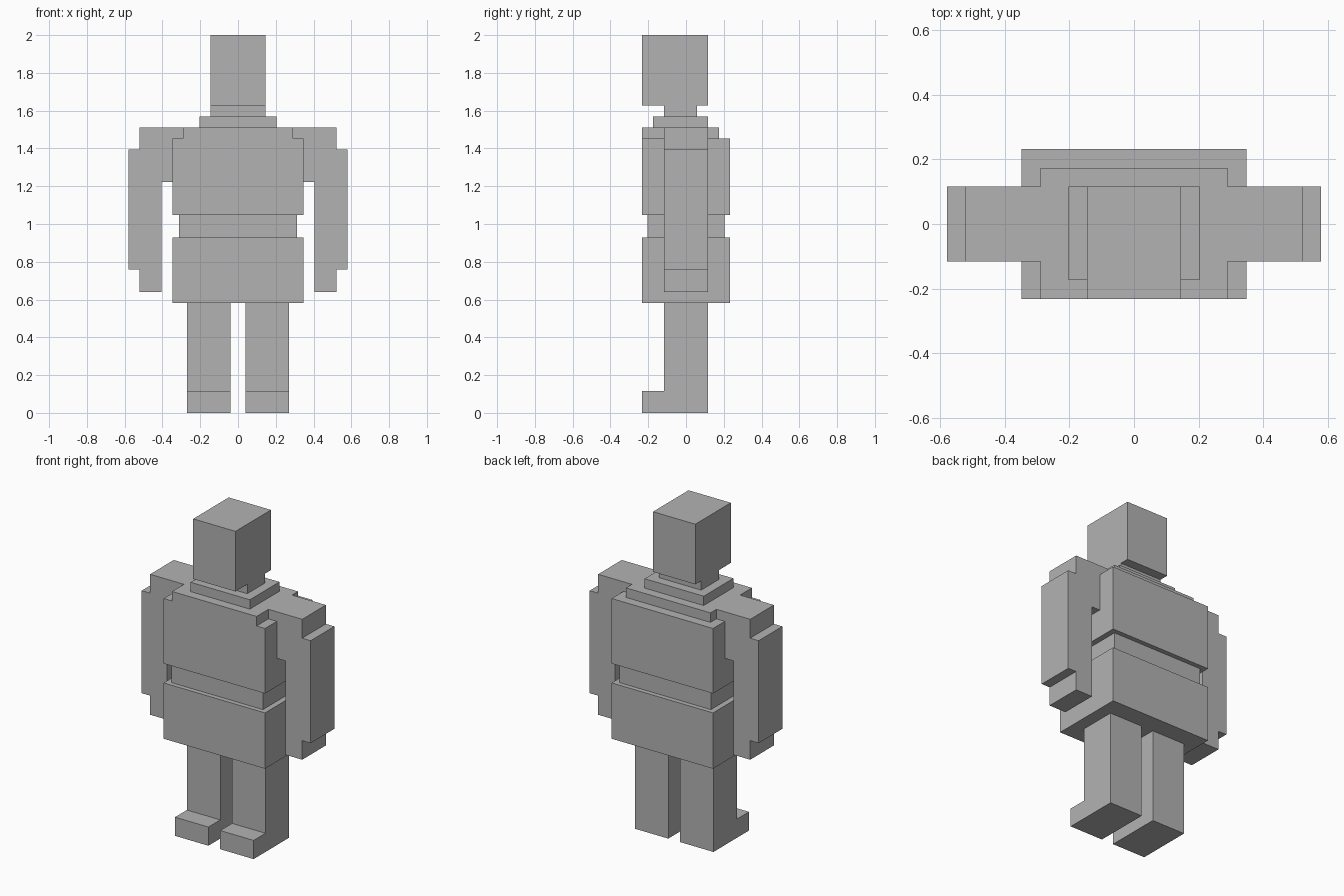
import bpy
import bmesh
from mathutils import Vector

if "Cube" in bpy.data.objects:
    bpy.data.objects.remove(bpy.data.objects["Cube"])

U = 0.058  # block unit that the figure is built on

grey = bpy.data.materials.new("plain grey")
grey.diffuse_color = (0.45, 0.45, 0.45, 1)
grey.use_nodes = True
grey.node_tree.nodes["Principled BSDF"].inputs["Base Color"].default_value = grey.diffuse_color


def extrude_profile(name, points, offset):
    """Extrude a closed outline along an offset; all values in block units."""
    bm = bmesh.new()
    face = bm.faces.new([bm.verts.new(Vector(p) * U) for p in points])
    ext = bmesh.ops.extrude_face_region(bm, geom=[face])
    moved = [g for g in ext["geom"] if isinstance(g, bmesh.types.BMVert)]
    bmesh.ops.translate(bm, verts=moved, vec=Vector(offset) * U)
    bmesh.ops.recalc_face_normals(bm, faces=bm.faces)
    mesh = bpy.data.meshes.new(name)
    bm.to_mesh(mesh)
    bm.free()
    mesh.materials.append(grey)
    obj = bpy.data.objects.new(name, mesh)
    bpy.context.collection.objects.link(obj)
    return obj


def block(name, half_width, front, back, bottom, top):
    """Box centred on x, raised from its bottom outline."""
    w = half_width
    outline = [(-w, front, bottom), (w, front, bottom),
               (w, back, bottom), (-w, back, bottom)]
    return extrude_profile(name, outline, (0, 0, top - bottom))


# Body, stacked from hips to head
block("hips", 6, -4, 4, 10.03, 16)
block("waist", 5.4, -3.5, 3.5, 16, 18.07)
block("chest", 6, -4, 4, 18.07, 25.03)
block("shoulder_yoke", 5, -4, 3, 25.03, 26.05)
block("collar", 3.5, -3, 2, 26.05, 27.05)
block("neck", 2.5, -2, 1, 27.05, 28.05)
block("head", 2.5, -4, 2, 28.05, 2 / U)

# Arms: stepped front outline, from shoulder down to hand
arm = [(5, 25.03), (6, 25.03), (6, 21.07), (7, 21.07), (7, 11.03), (9, 11.03),
       (9, 13.07), (10, 13.07), (10, 24.03), (9, 24.03), (9, 26.05), (5, 26.05)]
# Legs: side outline with the foot pointing forward
leg = [(-4, 0), (2, 0), (2, 10.03), (-2, 10.03), (-2, 2), (-4, 2)]

for side, s in (("left", 1), ("right", -1)):
    extrude_profile(side + "_arm", [(s * x, -2, z) for x, z in arm], (0, 4, 0))
    extrude_profile(side + "_leg", [(s * 0.7, y, z) for y, z in leg], (s * 3.95, 0, 0))
